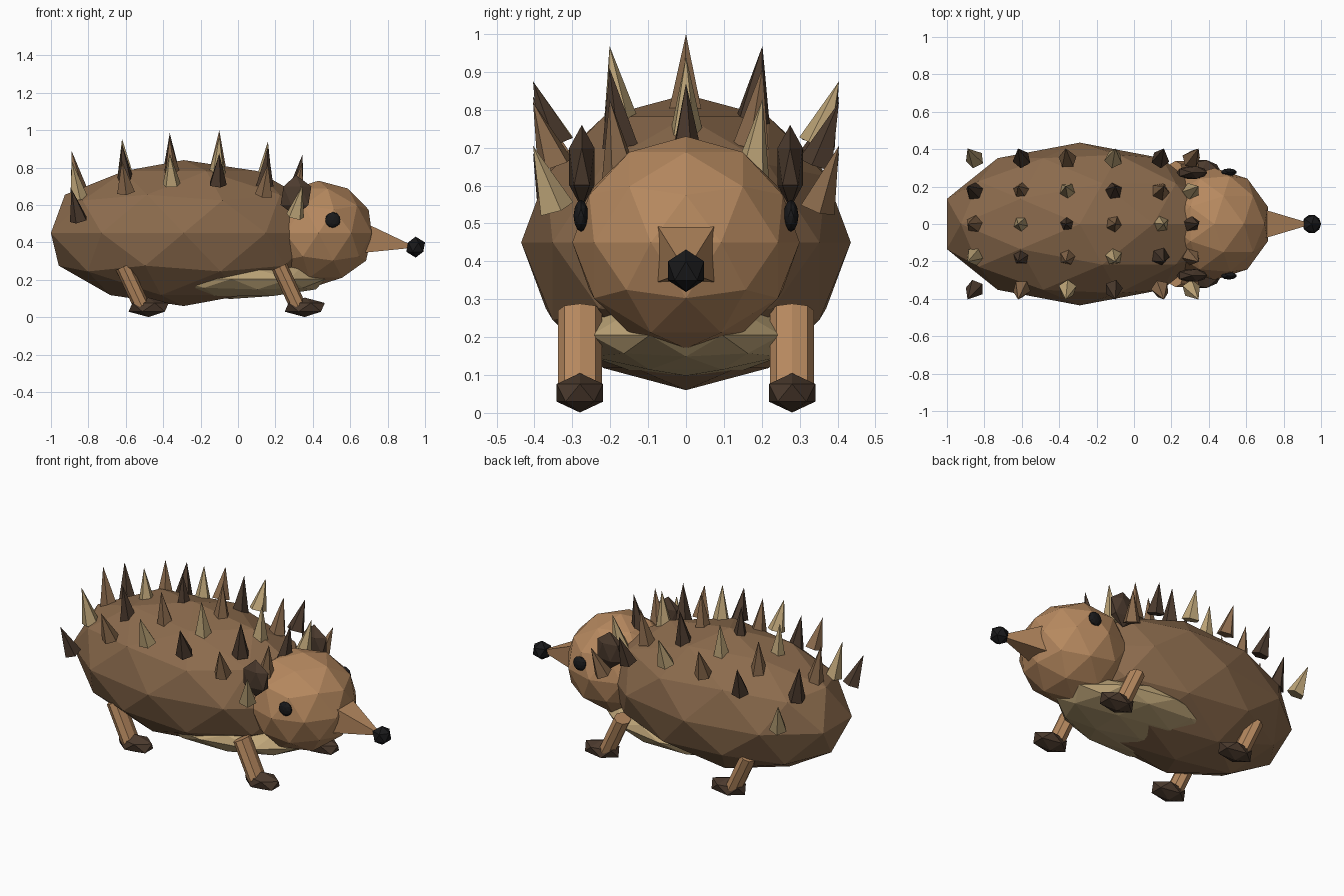
import bpy, bmesh, math, random
from mathutils import Vector, Matrix

if "Cube" in bpy.data.objects:
    bpy.data.objects.remove(bpy.data.objects["Cube"])

random.seed(4)


def material(name, rgb):
    m = bpy.data.materials.new(name)
    m.diffuse_color = (*rgb, 1)
    m.use_nodes = True
    m.node_tree.nodes["Principled BSDF"].inputs["Base Color"].default_value = m.diffuse_color
    return m


BROWN = material("coat_brown", (0.26, 0.147, 0.074))
TAN = material("face_tan", (0.47, 0.25, 0.115))
DARK = material("dark_brown", (0.072, 0.043, 0.027))
CREAM = material("belly_cream", (0.52, 0.38, 0.19))
BLACK = material("black", (0.01, 0.01, 0.011))


def finish(bm, name, mat):
    mesh = bpy.data.meshes.new(name)
    bm.to_mesh(mesh)
    bm.free()
    mesh.materials.append(mat)
    obj = bpy.data.objects.new(name, mesh)
    bpy.context.collection.objects.link(obj)
    return obj


def blob(name, mat, centre, radii, detail):
    """Faceted ellipsoid."""
    bm = bmesh.new()
    mat4 = Matrix.Translation(centre) @ Matrix.Diagonal((*radii, 1))
    bmesh.ops.create_icosphere(bm, subdivisions=detail, radius=1, matrix=mat4)
    return finish(bm, name, mat)


def rod(name, mat, start, end, r1, r2, sides, spin=0.0, squash=1.0):
    """Cone or cylinder running from start to end; squash narrows it along x."""
    start, end = Vector(start), Vector(end)
    axis = end - start
    z = axis.normalized()
    y = Vector((0, 1, 0))
    x = y.cross(z).normalized()
    y = z.cross(x)
    rot = Matrix((x, y, z)).transposed().to_4x4()
    bm = bmesh.new()
    bmesh.ops.create_cone(
        bm, cap_ends=True, segments=sides, radius1=r1, radius2=r2, depth=axis.length,
        matrix=Matrix.Translation((start + end) / 2) @ rot
        @ Matrix.Diagonal((squash, 1, 1, 1)) @ Matrix.Rotation(spin, 4, "Z"))
    return finish(bm, name, mat)


# Trunk, belly and head
blob("body", BROWN, (-0.29, 0, 0.45), (0.747, 0.435, 0.39), 2)
blob("belly", CREAM, (-0.035, 0, 0.205), (0.53, 0.31, 0.107), 2)
blob("head", TAN, (0.43, 0, 0.45), (0.30, 0.30, 0.28), 2)

# Snout and nose
rod("snout", TAN, (0.60, 0, 0.435), (0.945, 0, 0.375), 0.142, 0.004, 4, math.pi / 4)
blob("nose", BLACK, (0.95, 0, 0.375), (0.056, 0.056, 0.056), 1)

# Paired parts
for side, label in ((-1, "right"), (1, "left")):
    blob(f"eye_{label}", BLACK, (0.507, side * 0.277, 0.52), (0.042, 0.02, 0.042), 2)
    blob(f"ear_{label}", DARK, (0.31, side * 0.275, 0.65), (0.092, 0.039, 0.11), 1)
    for end, x in (("front", 0.222), ("back", -0.613)):
        y = side * 0.28
        rod(f"{end}_leg_{label}", TAN, (x, y, 0.27), (x + 0.098, y, 0.06),
            0.058, 0.058, 8, 0, 0.75)
        blob(f"{end}_foot_{label}", DARK, (x + 0.135, y, 0.053), (0.12, 0.072, 0.052), 1)

# Spikes: x, centre base height, outer base height, forward lean
columns = [(-0.85, 0.67, 0.52, -0.04), (-0.60, 0.735, 0.67, -0.02),
           (-0.355, 0.765, 0.71, -0.01), (-0.11, 0.78, 0.71, 0.01),
           (0.14, 0.72, 0.655, 0.02), (0.305, 0.65, 0.54, 0.04)]
palette = [DARK, BROWN, CREAM]
for j in range(5):
    t = (j - 2) / 2
    y = t * 0.345
    length = 0.22 - 0.055 * t * t
    for i, (x, top, low, lean) in enumerate(columns):
        z = top + (low - top) * t * t
        rod(f"spike_{j}_{i}", palette[(i + 2 * j) % 3], (x, y, z),
            (x + lean, y * 1.17, z + length), 0.05, 0, 5, random.uniform(0, math.tau))
